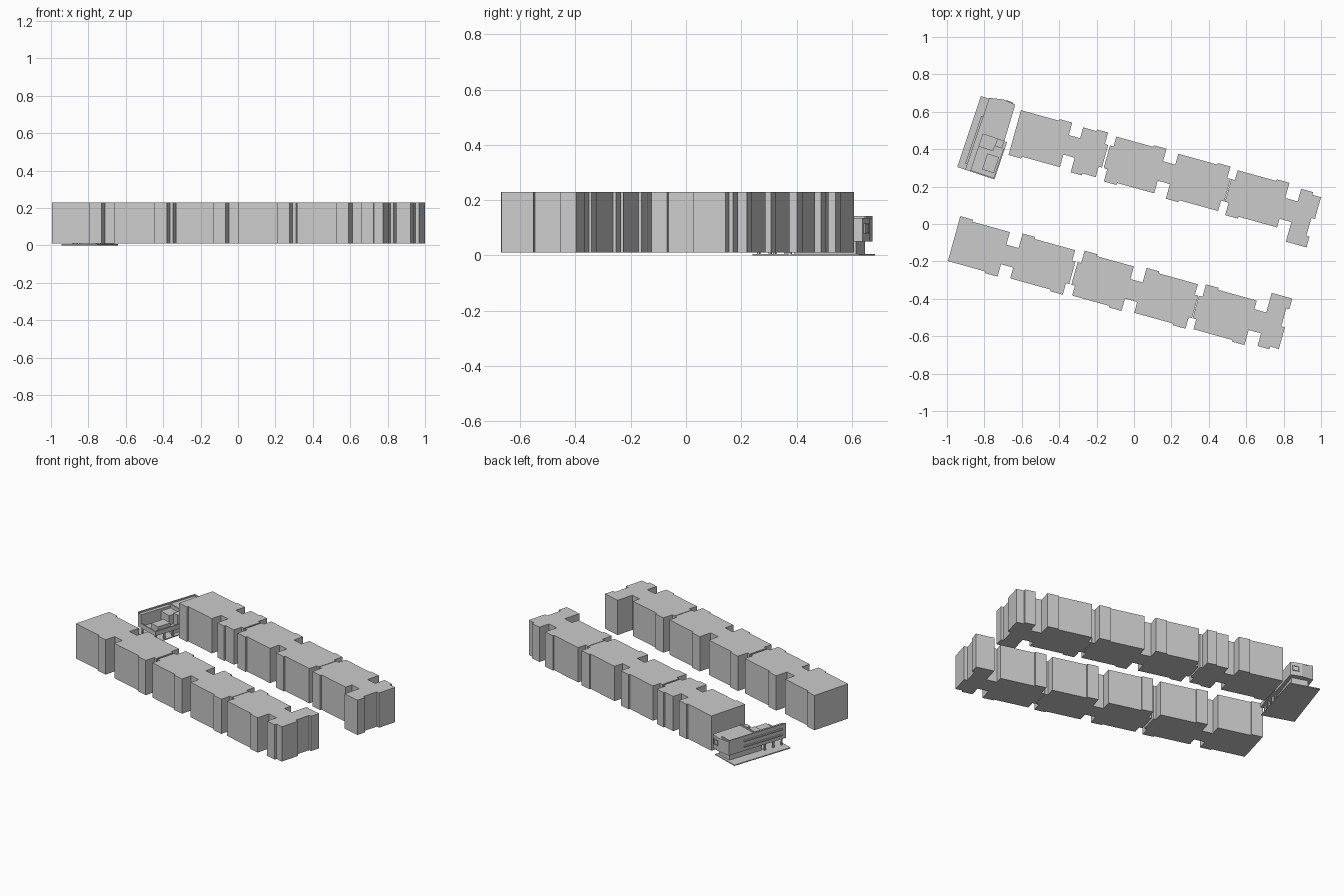
import bpy, bmesh, math

if "Cube" in bpy.data.objects:
    bpy.data.objects.remove(bpy.data.objects["Cube"])

A = math.radians(15.5)
Z0, Z1 = 0.01, 0.23


def prism(name, pts, z0, z1):
    """Extrude a closed plan outline between two heights."""
    bm = bmesh.new()
    face = bm.faces.new([bm.verts.new((x, y, z0)) for x, y in pts])
    ext = bmesh.ops.extrude_face_region(bm, geom=[face], use_keep_orig=True)
    for v in ext["geom"]:
        if isinstance(v, bmesh.types.BMVert):
            v.co.z = z1
    bmesh.ops.recalc_face_normals(bm, faces=bm.faces)
    me = bpy.data.meshes.new(name)
    bm.to_mesh(me)
    bm.free()
    ob = bpy.data.objects.new(name, me)
    bpy.context.collection.objects.link(ob)
    return ob


def section(name, spans, left_joint, right_joint, wing, flip):
    """Terrace section: stepped blocks linked by narrow necks, optional end wing."""
    top, bottom = [], []
    if left_joint:
        a = spans[0][0]
        top += [(a - 0.02, 0.245), (a - 0.02, 0.37), (a, 0.37)]
        bottom += [(a, 0.245)]
    for i, (a, b) in enumerate(spans):
        bump = min(0.07, (b - a) * 0.45)
        top += [(a, 0.425), (b - bump, 0.425), (b - bump, 0.434), (b, 0.434)]
        bottom += [(a, 0.176), (a + bump, 0.176), (a + bump, 0.187), (b, 0.187)]
        if i + 1 < len(spans):                      # neck to next block
            n = spans[i + 1][0]
            top += [(b, 0.365), (n, 0.365)]
            bottom += [(b, 0.257), (n, 0.257)]
    b = spans[-1][1]
    if right_joint:
        top += [(b, 0.37), (b + 0.018, 0.37), (b + 0.018, 0.245)]
        bottom += [(b, 0.245)]
    if wing:
        top += [(b, 0.35), (0.811, 0.35), (0.811, 0.42), (0.877, 0.42),
                (0.877, 0.405), (0.925, 0.405), (0.925, 0.285), (0.905, 0.285),
                (0.905, 0.185), (0.922, 0.185), (0.922, 0.126)]
        bottom += [(b, 0.235), (0.808, 0.235), (0.808, 0.126)]
    pts = top + bottom[::-1]
    if flip:                                        # mirrored lower row
        pts = [(u, -0.032 - v) for u, v in pts]
    c, s = math.cos(A), math.sin(A)
    return prism(name, [(c * u + s * v, c * v - s * u) for u, v in pts], Z0, Z1)


# Two terraces of houses
mid = [(-0.216, 0.060), (0.128, 0.415)]
end = [(0.457, 0.742)]
for label, first, flip in (
        ("back", [(-0.745, -0.463), (-0.40, -0.264)], False),
        ("front", [(-0.906, -0.628), (-0.56, -0.266)], True)):
    section(label + "_row_west_houses", first, False, True, False, flip)
    section(label + "_row_middle_houses", mid, True, True, False, flip)
    section(label + "_row_east_houses", end, True, False, True, flip)

# Small pavilion at the west end: p across, q along
B = math.radians(18.5)
cb, sb = math.cos(B), math.sin(B)


def plan(name, pq, z0, z1):
    return prism(name, [(-0.945 + cb * p + sb * q, 0.305 - sb * p + cb * q)
                        for p, q in pq], z0, z1)


def box(name, p0, p1, q0, q1, z0, z1):
    return plan(name, [(p0, q0), (p1, q0), (p1, q1), (p0, q1)], z0, z1)


# Ground slab and ground floor
plan("pavilion_slab", [(0, 0), (0.205, 0), (0.185, 0.40), (0, 0.40)], 0, 0.006)
box("pavilion_ground_floor", 0.07, 0.17, 0.15, 0.385, 0.006, 0.05)
for q in (0.015, 0.075, 0.135):
    for p in (0.055, 0.185):
        box("pavilion_column", p, p + 0.01, q, q + 0.01, 0.006, 0.05)

# Overhanging upper storey
plan("pavilion_upper_storey",
     [(0.045, 0.21), (0.195, 0.21), (0.188, 0.415), (0.12, 0.42), (0.045, 0.405)],
     0.05, 0.135)
for name, p0, p1, q0, q1 in (
        ("west", 0.045, 0.053, 0.0, 0.405),
        ("south", 0.053, 0.194, 0.21, 0.218),
        ("north", 0.053, 0.12, 0.397, 0.405)):
    box("pavilion_roof_rim_" + name, p0, p1, q0, q1, 0.13, 0.143)

# South terrace, screen wall and parapets
box("pavilion_terrace_floor", 0.045, 0.21, 0.0, 0.21, 0.05, 0.06)
box("pavilion_screen_wall", 0.045, 0.075, 0.0, 0.21, 0.06, 0.135)
box("pavilion_middle_block", 0.075, 0.155, 0.14, 0.21, 0.06, 0.12)
box("pavilion_stair_head", 0.155, 0.195, 0.17, 0.21, 0.06, 0.13)
box("pavilion_terrace_room", 0.13, 0.195, 0.03, 0.12, 0.06, 0.095)
box("pavilion_parapet_south", 0.075, 0.21, 0.0, 0.007, 0.06, 0.078)
box("pavilion_parapet_east", 0.203, 0.21, 0.007, 0.17, 0.06, 0.078)

# Facade ledges and end window frame
for z in (0.075, 0.11):
    box("pavilion_west_ledge", 0.035, 0.045, 0.03, 0.30, z, z + 0.008)
for z in (0.08, 0.11):
    box("pavilion_window_rail", 0.135, 0.175, 0.412, 0.422, z, z + 0.005)
for p in (0.135, 0.170):
    box("pavilion_window_post", p, p + 0.005, 0.412, 0.422, 0.085, 0.11)
